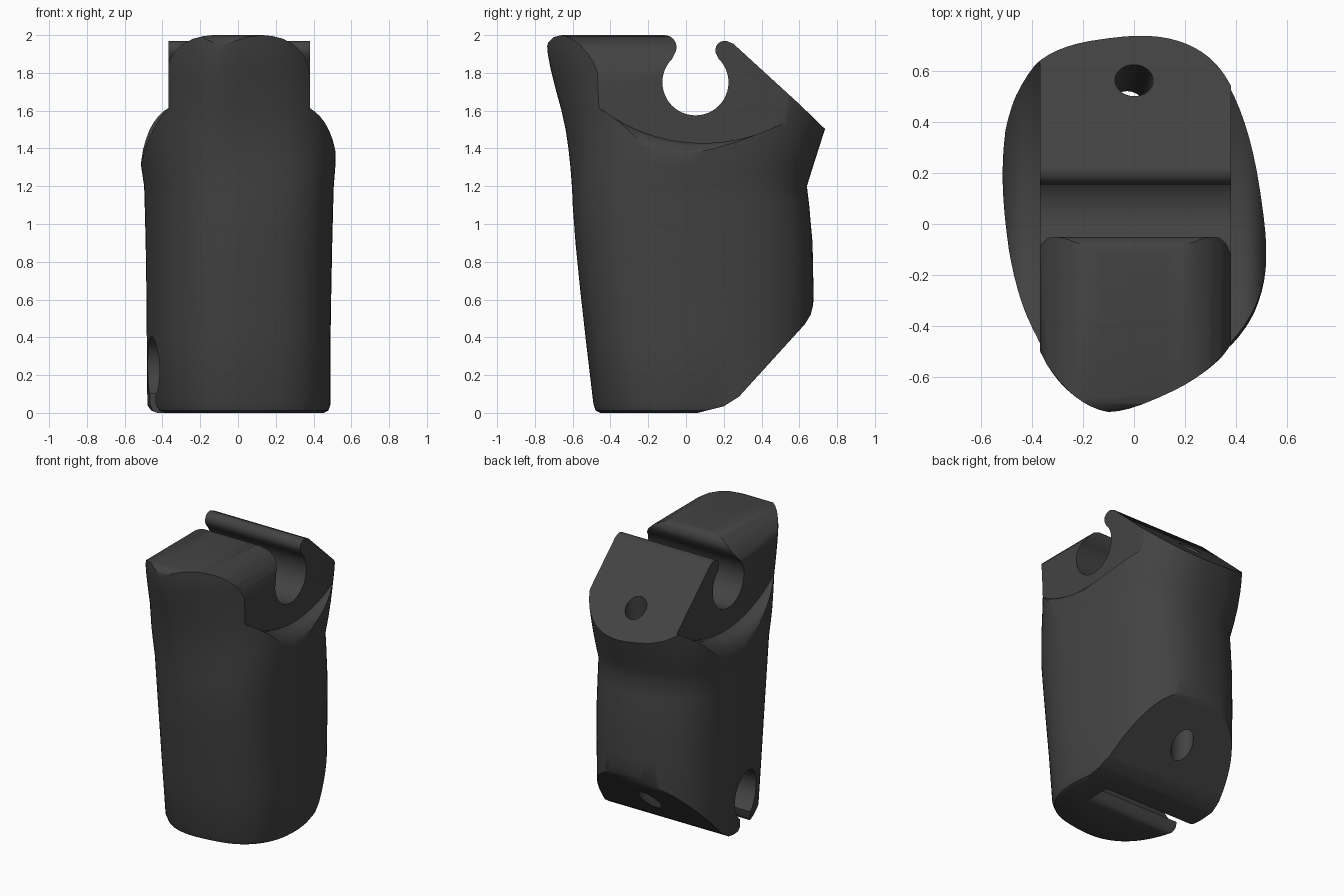
import bpy, bmesh
from math import sin, cos, pi, radians
from mathutils import Vector

if "Cube" in bpy.data.objects:
    bpy.data.objects.remove(bpy.data.objects["Cube"])


def make(name, rings):
    """Skin a list of equal-length point rings and cap both ends."""
    bm = bmesh.new()
    vs = [[bm.verts.new(p) for p in ring] for ring in rings]
    n = len(vs[0])
    for a, b in zip(vs, vs[1:]):
        for i in range(n):
            j = (i + 1) % n
            bm.faces.new((a[i], a[j], b[j], b[i]))
    bm.faces.new(vs[0][::-1])
    bm.faces.new(vs[-1])
    bmesh.ops.recalc_face_normals(bm, faces=bm.faces)
    me = bpy.data.meshes.new(name)
    bm.to_mesh(me)
    bm.free()
    ob = bpy.data.objects.new(name, me)
    bpy.context.collection.objects.link(ob)
    return ob


def prism_x(name, yz, x0, x1):
    return make(name, [[(x, y, z) for y, z in yz] for x in (x0, x1)])


def arc(cy, cz, r, a0, a1, n):
    return [(cy + r * cos(radians(a0 + (a1 - a0) * i / n)),
             cz + r * sin(radians(a0 + (a1 - a0) * i / n))) for i in range(n + 1)]


def boolean(target, cutter, op='DIFFERENCE'):
    m = target.modifiers.new(op, 'BOOLEAN')
    m.operation, m.object, m.solver = op, cutter, 'EXACT'
    bpy.context.view_layer.objects.active = target
    bpy.ops.object.modifier_apply(modifier=m.name)
    bpy.data.objects.remove(cutter)


def section(z, front, back, left, right, n=80, e=2.6, twist=radians(9)):
    """Slightly twisted superellipse fitted to the extents; front leans left higher up."""
    pts = []
    for i in range(n):
        c, s = cos(2 * pi * i / n), sin(2 * pi * i / n)
        x = .5 * abs(c) ** (2 / e) * (1 if c > 0 else -1)
        y = .65 * abs(s) ** (2 / e) * (1 if s > 0 else -1)
        pts.append((x * cos(twist) - y * sin(twist), x * sin(twist) + y * cos(twist)))
    mx, my = max(p[0] for p in pts), max(p[1] for p in pts)
    lean = .16 * min(1, max(0, (z - 1.1) / .7))
    out = []
    for x, y in pts:
        x, y = x / mx, y / my
        # pull the front right corner back, as the upper block does
        if y < 0:
            y += lean * max(0, x + .2) * -y
        out.append((left + (right - left) * (x + 1) / 2, front + (back - front) * (y + 1) / 2, z))
    return out


# Body: lofted segment (z, front, back, left, right)
body = make("finger_segment_body", [section(*s) for s in [
    (0, -.455, .62, -.44, .455), (.012, -.478, .64, -.465, .478),
    (.045, -.49, .65, -.48, .49), (.4, -.532, .67, -.483, .49),
    (.65, -.56, .675, -.485, .494), (.9, -.585, .67, -.489, .499),
    (1.1, -.6, .652, -.494, .504), (1.2, -.606, .64, -.497, .507),
    (1.3, -.615, .671, -.512, .515), (1.4, -.627, .703, -.522, .518),
    (1.5, -.643, .735, -.522, .515), (1.6, -.665, .765, -.515, .51),
    (1.72, -.698, .79, -.51, .505), (1.82, -.723, .8, -.505, .5),
    (1.9, -.738, .8, -.5, .495), (1.95, -.742, .8, -.49, .485), (2.05, -.745, .8, -.48, .475)]])

# Side outline: sloped back faces, open hinge socket, rounded lips
outline = [(-1, -.1), (.06, -.1), (.06, 0), (.2, .035), (.28, .085), (.63, .47),
           (.66, .52), (.68, .6), (1, 1), (1, 1.247), (.6, 1.635), (.25, 1.955)]
outline += arc(.205, 1.92, .05, 55, 215, 8)
outline += arc(.05, 1.75, .175, 45, -225, 36)
outline += arc(-.115, 1.935, .065, -20, 90, 8)
outline += [(-.66, 2), (-.7, 1.99), (-.73, 1.96), (-.745, 1.9), (-1, 1.85)]
boolean(body, prism_x("outline_cutter", outline, -1, 1), 'INTERSECT')

# Flat cheeks above tightly rounded shoulders that follow the hinge arc
for side in (-1, 1):
    rings = []
    for x, r in [(.375, .9), (.40, .896), (.43, .896), (.455, .903), (.475, .916),
                 (.495, .94), (.51, .972), (.522, 1.02), (.56, 1.2)]:
        xx = side * x + (.005 if side > 0 else .007)
        rings.append([(xx, .09 + r * cos(2 * pi * i / 128), 2.325 + r * sin(2 * pi * i / 128))
                      for i in range(128)])
    boolean(body, make("shoulder_cutter", rings))

# Rounded crown edges of the front block, rounding more towards the front
for side in (-1, 1):
    xz = [(.125, 2.1), (.125, 2.001), (.18, 1.995), (.24, 1.98), (.295, 1.95),
          (.34, 1.905), (.365, 1.86), (.385, 1.78), (.6, 1.78), (.6, 2.1)]
    boolean(body, make("crown_cutter", [[(side * x, y, z) for x, z in xz] for y in (-1, .08)]))

# Lower hinge socket: blind slot entering from the left, open underneath
slot = [(-.15, -.1), (-.15, 0), (-.125, .01), (-.108, .03), (-.1, .06)]
slot += arc(-.03, .24, .165, 247, -57, 36)
slot += [(.06, -.1)]
boolean(body, prism_x("slot_cutter", slot, -1, .28))

# Cord hole running between the two sloped faces
low, high = Vector((-.035, .425, 0)), Vector((.005, .58, 1.9))
boolean(body, make("cord_hole_cutter", [
    [(p.x + .075 * cos(2 * pi * i / 32), p.y + .066 * sin(2 * pi * i / 32), p.z) for i in range(32)]
    for p in (low, high)]))

# Dark finish and smooth shading with crisp cut edges
mat = bpy.data.materials.new("dark_plastic")
mat.diffuse_color = (.055, .055, .055, 1)
mat.use_nodes = True
mat.node_tree.nodes["Principled BSDF"].inputs["Base Color"].default_value = mat.diffuse_color
body.data.materials.clear()
body.data.materials.append(mat)
bpy.ops.object.select_all(action='DESELECT')
body.select_set(True)
bpy.context.view_layer.objects.active = body
bpy.ops.object.shade_smooth_by_angle(angle=radians(35))
